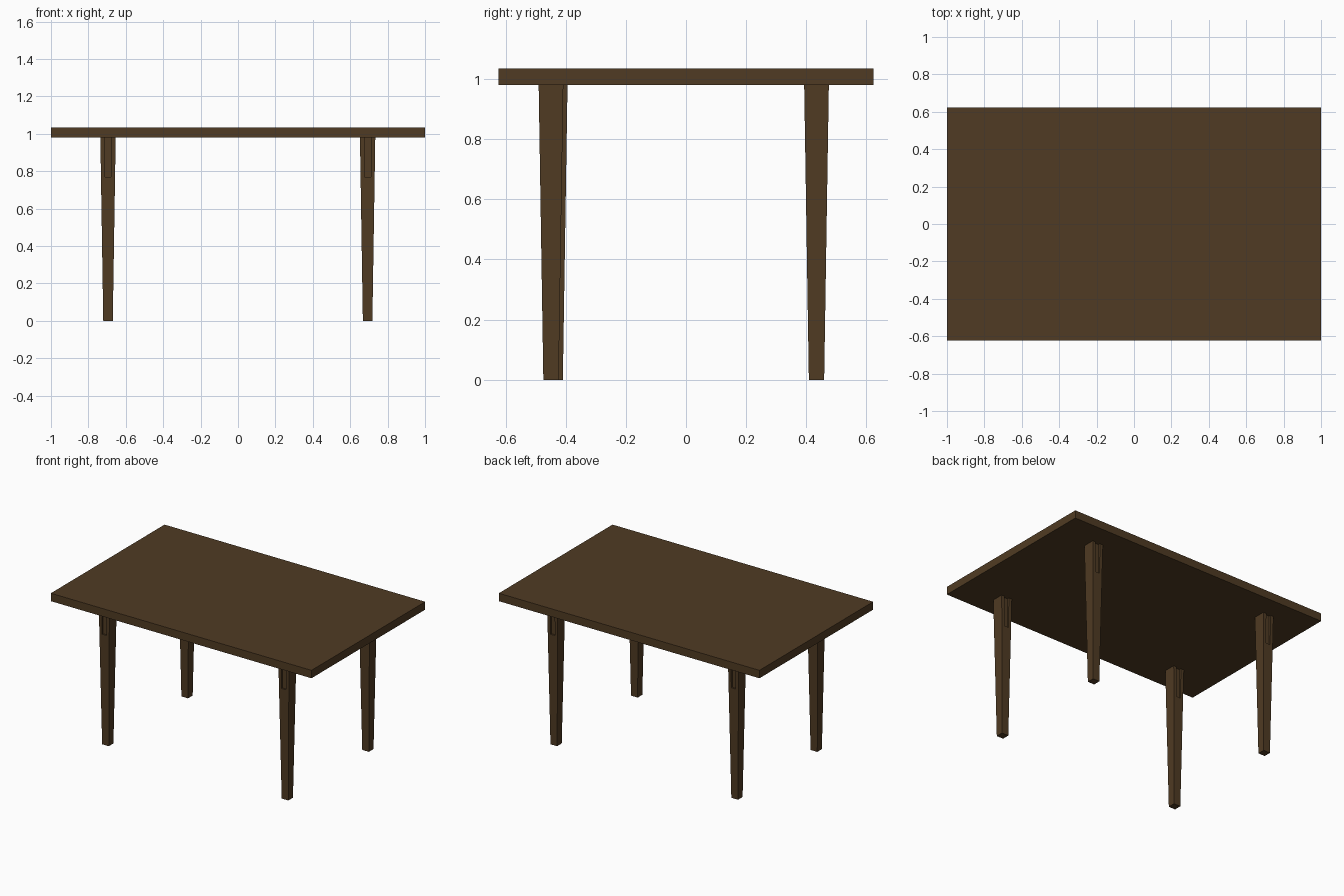
import bpy, bmesh
from mathutils import Matrix, Vector

if "Cube" in bpy.data.objects:
    bpy.data.objects.remove(bpy.data.objects["Cube"])

wood = bpy.data.materials.new("dark brown wood")
wood.diffuse_color = (0.0802, 0.0437, 0.0168, 1)
wood.use_nodes = True
wood.node_tree.nodes["Principled BSDF"].inputs["Base Color"].default_value = wood.diffuse_color

TOP_Z = 0.98


def add_box(name, center, size, taper=1.0):
    """Box whose lower face is scaled by taper."""
    bm = bmesh.new()
    bmesh.ops.create_cube(bm, size=1, matrix=Matrix.Diagonal((*size, 1)))
    for v in bm.verts:
        if v.co.z < 0:
            v.co.x *= taper
            v.co.y *= taper
    mesh = bpy.data.meshes.new(name)
    bm.to_mesh(mesh)
    bm.free()
    mesh.materials.append(wood)
    ob = bpy.data.objects.new(name, mesh)
    ob.location = Vector(center)
    bpy.context.collection.objects.link(ob)
    return ob


# Table top slab
add_box("table_top", (0, 0, 1.0075), (2.0, 1.246, 0.055))

# Tapered legs, each with a shallow slot at the top of its front and back faces
legs = {
    "front_left_leg": (-0.695, -0.435),
    "front_right_leg": (0.693, -0.449),
    "back_left_leg": (-0.695, 0.434),
    "back_right_leg": (0.693, 0.434),
}
for name, (x, y) in legs.items():
    leg = add_box(name, (x, y, TOP_Z / 2), (0.082, 0.082, TOP_Z), taper=0.62)
    for side in (-1, 1):
        cutter = add_box(name + "_slot_cutter", (x, y + side * 0.047, 0.885),
                         (0.034, 0.04, 0.23))
        cutter.hide_render = True
        cutter.hide_set(True)
        mod = leg.modifiers.new("slot", 'BOOLEAN')
        mod.operation = 'DIFFERENCE'
        mod.solver = 'EXACT'
        mod.object = cutter
